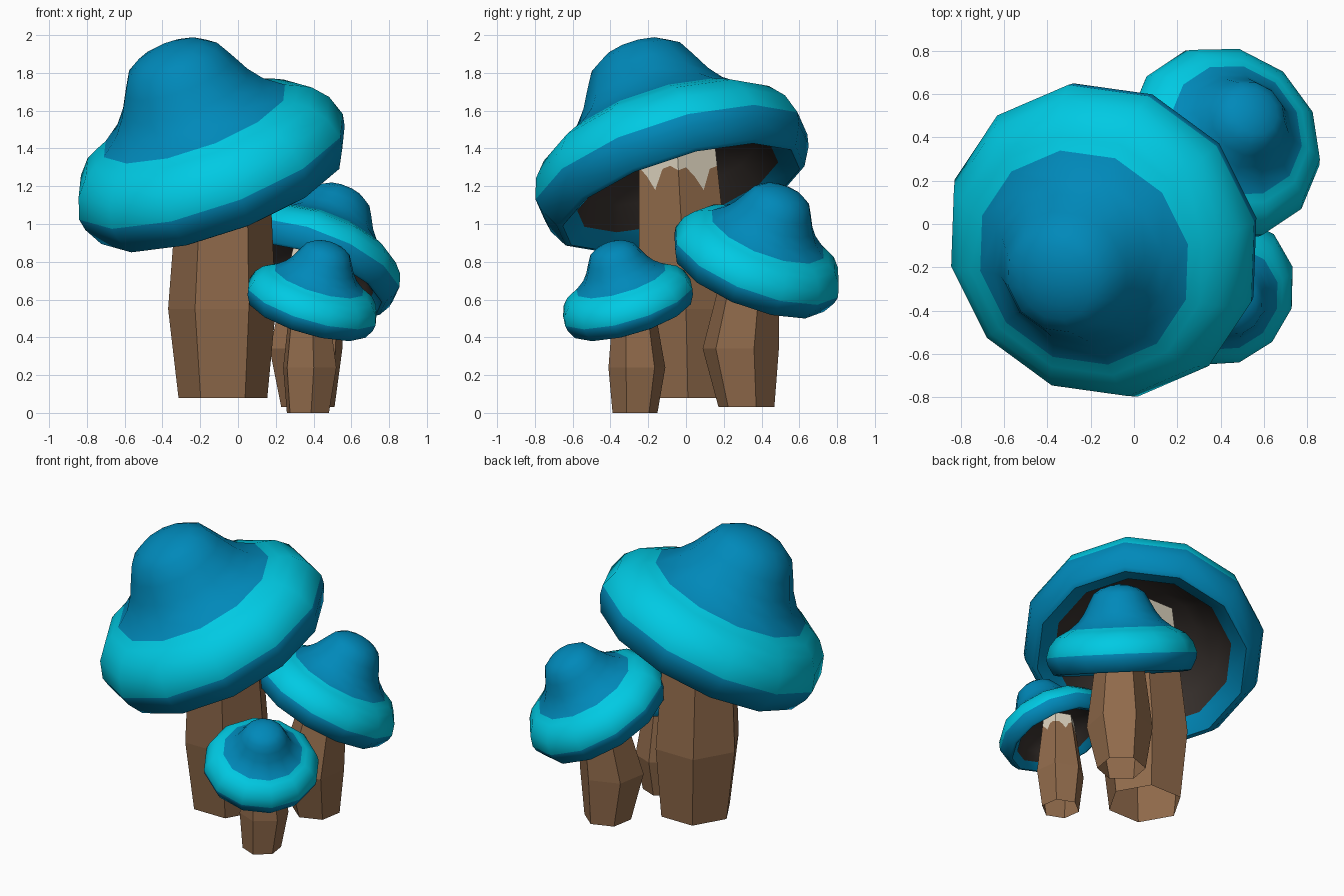
import bpy, math
from mathutils import Vector

if "Cube" in bpy.data.objects:
    bpy.data.objects.remove(bpy.data.objects["Cube"])


def material(name, rgb):
    m = bpy.data.materials.new(name)
    m.diffuse_color = (*rgb, 1)
    m.use_nodes = True
    m.node_tree.nodes["Principled BSDF"].inputs["Base Color"].default_value = m.diffuse_color
    return m


BLUE = material("cap_blue", (0.0, 0.25, 0.49))
CYAN = material("cap_cyan", (0.0, 0.59, 0.77))
DARK = material("underside_dark", (0.04, 0.031, 0.027))
BROWN = material("stem_brown", (0.28, 0.145, 0.07))
CREAM = material("stem_cream", (0.70, 0.63, 0.50))

# Cap profile from apex to rim and into the hollow underside:
# (radius, height along the axis, colour slot of the band leading to this ring)
PROFILE = [
    (0.10, 0.725, 0), (0.18, 0.70, 0), (0.255, 0.65, 0), (0.305, 0.56, 0),
    (0.36, 0.455, 0), (0.42, 0.375, 0), (0.52, 0.295, 0), (0.58, 0.265, 1),
    (0.65, 0.225, 1), (0.72, 0.14, 1), (0.757, 0.025, 1), (0.745, -0.04, 0),
    (0.69, -0.145, 0), (0.66, -0.155, 0), (0.56, -0.09, 0),
    (0.48, 0.03, 2), (0.32, 0.14, 2),
]
SIDES = 12


def make_object(name, verts, faces, slots, mats):
    me = bpy.data.meshes.new(name)
    me.from_pydata(verts, [], faces)
    for m in mats:
        me.materials.append(m)
    me.polygons.foreach_set("material_index", slots)
    me.update()
    ob = bpy.data.objects.new(name, me)
    bpy.context.collection.objects.link(ob)
    return ob


def cap(name, centre, axis, scale, phase):
    verts, faces, slots = [(0, 0, 0.74)], [], []
    for r, h, _ in PROFILE:
        for i in range(SIDES):
            a = math.radians(phase) + math.tau * i / SIDES
            verts.append((r * math.cos(a), r * math.sin(a), h))
    verts.append((0, 0, 0.19))
    last = len(verts) - 1
    for i in range(SIDES):
        j = (i + 1) % SIDES
        faces.append((0, 1 + i, 1 + j))
        slots.append(0)
        for k in range(1, len(PROFILE)):
            p, q = 1 + (k - 1) * SIDES, 1 + k * SIDES
            faces.append((p + i, q + i, q + j, p + j))
            slots.append(PROFILE[k][2])
        faces.append((q + i, last, q + j))
        slots.append(2)
    ob = make_object(name, verts, faces, slots, [BLUE, CYAN, DARK])
    ob.location = centre
    ob.scale = (scale,) * 3
    ob.rotation_mode = 'QUATERNION'
    ob.rotation_quaternion = Vector((0, 0, 1)).rotation_difference(Vector(axis))
    # smooth shading with a crisp rim
    bpy.ops.object.select_all(action='DESELECT')
    ob.select_set(True)
    bpy.context.view_layer.objects.active = ob
    bpy.ops.object.shade_smooth_by_angle(angle=math.radians(50))


def stem(name, rings, cream_z, drip, phase, sides=6, cols=5):
    """Open six-sided tube. rings: base, middle, top as (x, y, z, radius)."""
    n = sides * cols

    def point(ring, i):
        x, y, z, r = ring
        k, t = i // cols, (i % cols) / cols
        a, b = (math.radians(phase) + math.tau * (k + d) / sides for d in (0, 1))
        c = Vector((math.cos(a), math.sin(a), 0)).lerp(Vector((math.cos(b), math.sin(b), 0)), t)
        return Vector((x, y, z)) + c * r

    base, mid, top = ([point(ring, i) for i in range(n)] for ring in rings)
    # jagged lower edge of the cream patch
    jag = []
    for i in range(n):
        z = cream_z + drip * (0.3, 0.5, -0.1, -1, 0.4, 0.6)[i % 6]
        jag.append(mid[i].lerp(top[i], (z - rings[1][2]) / (rings[2][2] - rings[1][2])))
    verts = base + mid + jag + top
    faces, slots = [], []
    for k in range(3):
        for i in range(n):
            j = (i + 1) % n
            faces.append((k * n + i, k * n + j, (k + 1) * n + j, (k + 1) * n + i))
            slots.append(1 if k == 2 else 0)
    make_object(name, verts, faces, slots, [BROWN, CREAM])


# Large mushroom
cap("large_cap", (-0.135, -0.07, 1.28), (-0.36, -0.32, 1), 1.0, 10)
stem("large_stem", [(-0.08, 0.01, 0.08, 0.235), (-0.085, 0.0, 0.55, 0.285),
                    (-0.07, -0.05, 1.46, 0.23)], 1.26, 0.08, 0)

# Medium mushroom at the back right
cap("medium_cap", (0.41, 0.37, 0.785), (0.39, 0.39, 1), 0.622, 20)
stem("medium_stem", [(0.37, 0.32, 0.03, 0.15), (0.36, 0.29, 0.34, 0.205),
                     (0.42, 0.36, 0.88, 0.135)], 0.77, 0.045, 20)

# Small mushroom at the front right
cap("small_cap", (0.39, -0.305, 0.573), (0.30, -0.30, 1), 0.48, 16)
stem("small_stem", [(0.37, -0.27, 0, 0.12), (0.38, -0.26, 0.24, 0.152),
                    (0.375, -0.28, 0.64, 0.10)], 0.56, 0.03, 38)
